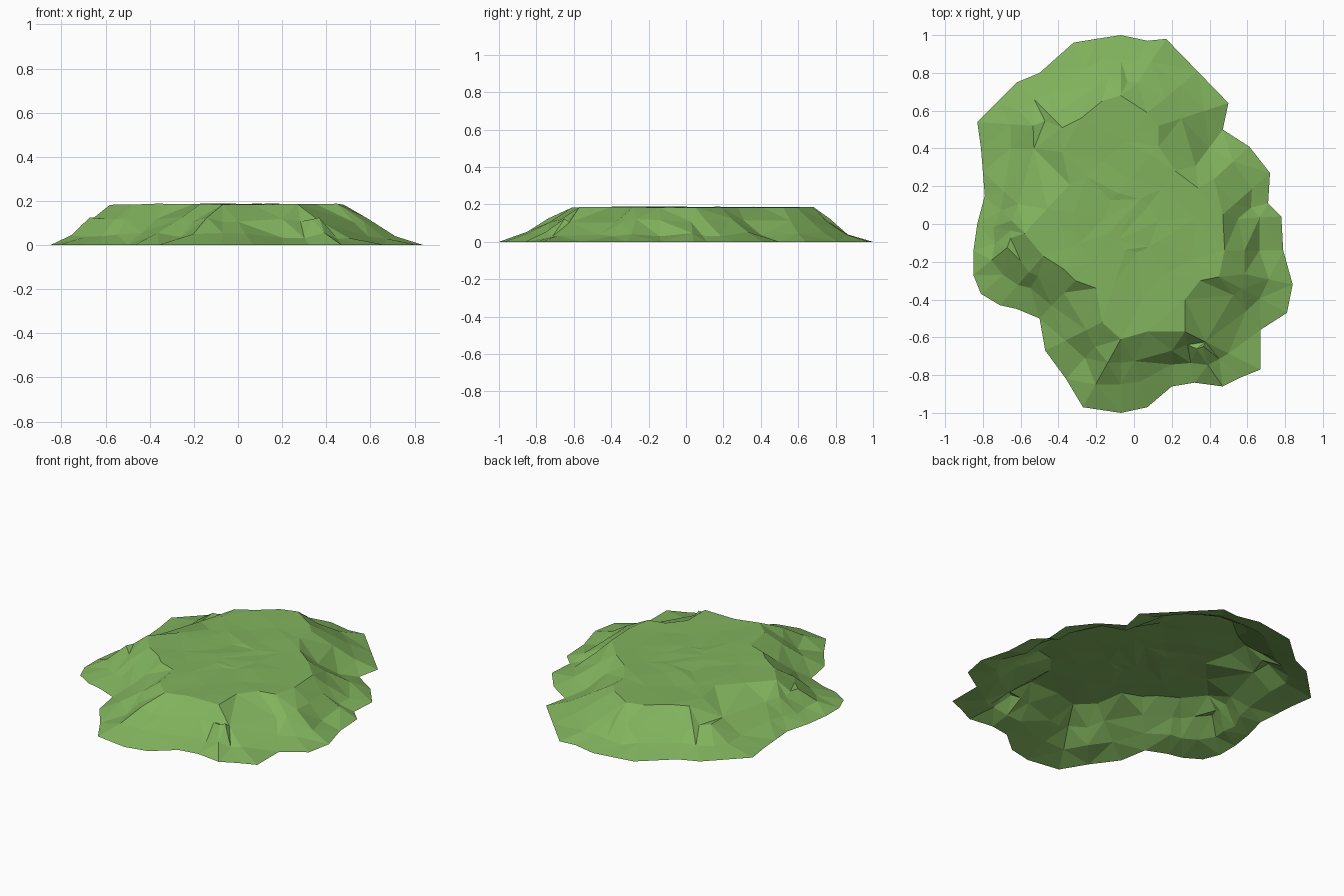
import bpy
import random
from mathutils import Vector
from mathutils.geometry import delaunay_2d_cdt, intersect_point_line

random.seed(4)

default_cube = bpy.data.objects.get("Cube")
if default_cube:
    bpy.data.objects.remove(default_cube, do_unlink=True)

PLATEAU_HEIGHT = 0.185

# Ragged foot of the mound, anticlockwise from its left side
foot_outline = [
    (.78, .04), (.71, .11), (.72, .27), (.61, .41), (.47, .5), (.5, .64),
    (.17, .98), (.07, .97), (-.07, 1), (-.2, .98), (-.32, .96), (-.5, .8),
    (-.62, .75), (-.83, .54), (-.81, .4), (-.79, .15), (-.83, 0),
    (-.85, -.14), (-.85, -.27), (-.81, -.37), (-.71, -.43), (-.62, -.45),
    (-.5, -.5), (-.47, -.67), (-.36, -.82), (-.27, -.97), (-.07, -1),
    (.07, -.97), (.2, -.86), (.32, -.84), (.47, -.86), (.57, -.81),
    (.67, -.77), (.67, -.56), (.81, -.47), (.84, -.32), (.79, -.14),
]

# Rim of the flat top
rim_outline = [
    (.47, .05), (.34, .19), (.22, .28), (.13, .41), (.13, .52), (.07, .59),
    (-.07, .68), (-.17, .65), (-.28, .56), (-.38, .51), (-.38, .38),
    (-.34, .21), (-.58, -.05), (-.48, -.17), (-.37, -.24), (-.31, -.3),
    (-.2, -.34), (-.17, -.52), (-.07, -.61), (.07, -.57), (.27, -.57),
    (.27, -.4), (.35, -.3), (.45, -.28), (.48, -.14),
]


def closed_loop(points, longest):
    """Return the outline as vectors, splitting edges that are too long."""
    corners = [Vector(p) for p in points]
    result = []
    for start, end in zip(corners, corners[1:] + corners[:1]):
        pieces = int((end - start).length / longest) + 1
        result += [start.lerp(end, i / pieces) for i in range(pieces)]
    return result


def nearest_on_loop(point, loop):
    """Return the closest position to the point along a closed loop."""
    candidates = []
    for start, end in zip(loop, loop[1:] + loop[:1]):
        hit, along = intersect_point_line(point, start, end)
        candidates.append(start.lerp(end, max(0, min(1, along))))
    return min(candidates, key=lambda c: (c - point).length)


def jitter(amount):
    return random.uniform(-amount, amount)


foot = closed_loop(foot_outline, 0.25)
rim = closed_loop(rim_outline, 0.25)

# Plan positions and heights: foot first, then rim
plan = foot + rim
heights = [0.0] * len(foot) + [PLATEAU_HEIGHT + jitter(0.003) for _ in rim]

# Slope rings: a steep bank that flares out gently near the ground
for blend, height, wobble in ((0.62, 0.042, 0.014), (0.3, 0.115, 0.012)):
    for point in foot:
        inner = nearest_on_loop(point, rim)
        plan.append(inner.lerp(point, blend + jitter(0.05)))
        heights.append(height + jitter(wobble))

# Slightly uneven ground on the flat top
for scale in (0.65, 0.3):
    for point in rim[::2]:
        plan.append(point * (scale + jitter(0.06)))
        heights.append(PLATEAU_HEIGHT + jitter(0.005))

# Triangulate inside the foot, keeping the rim as a crease
first = len(foot)
count = len(rim)
rim_edges = [(first + i, first + (i + 1) % count) for i in range(count)]
verts, _, faces, sources, _, _ = delaunay_2d_cdt(
    plan, rim_edges, [list(range(first))], 1, 0.0001)
surface = [(v.x, v.y, heights[src[0]] if src else PLATEAU_HEIGHT)
           for v, src in zip(verts, sources)]

# Open-bottomed mound shell with flat facets
mesh = bpy.data.meshes.new("grass_mound")
mesh.from_pydata(surface, [], [list(face) for face in faces])
mesh.update()
if sum(face.normal.z for face in mesh.polygons) < 0:
    mesh.flip_normals()
mound = bpy.data.objects.new("grass_mound", mesh)
bpy.context.collection.objects.link(mound)

# Grass colour
grass = bpy.data.materials.new("grass_green")
grass.use_nodes = True
colour = (0.22, 0.45, 0.11, 1)
grass.diffuse_color = colour
grass.node_tree.nodes["Principled BSDF"].inputs["Base Color"].default_value = colour
mesh.materials.append(grass)
